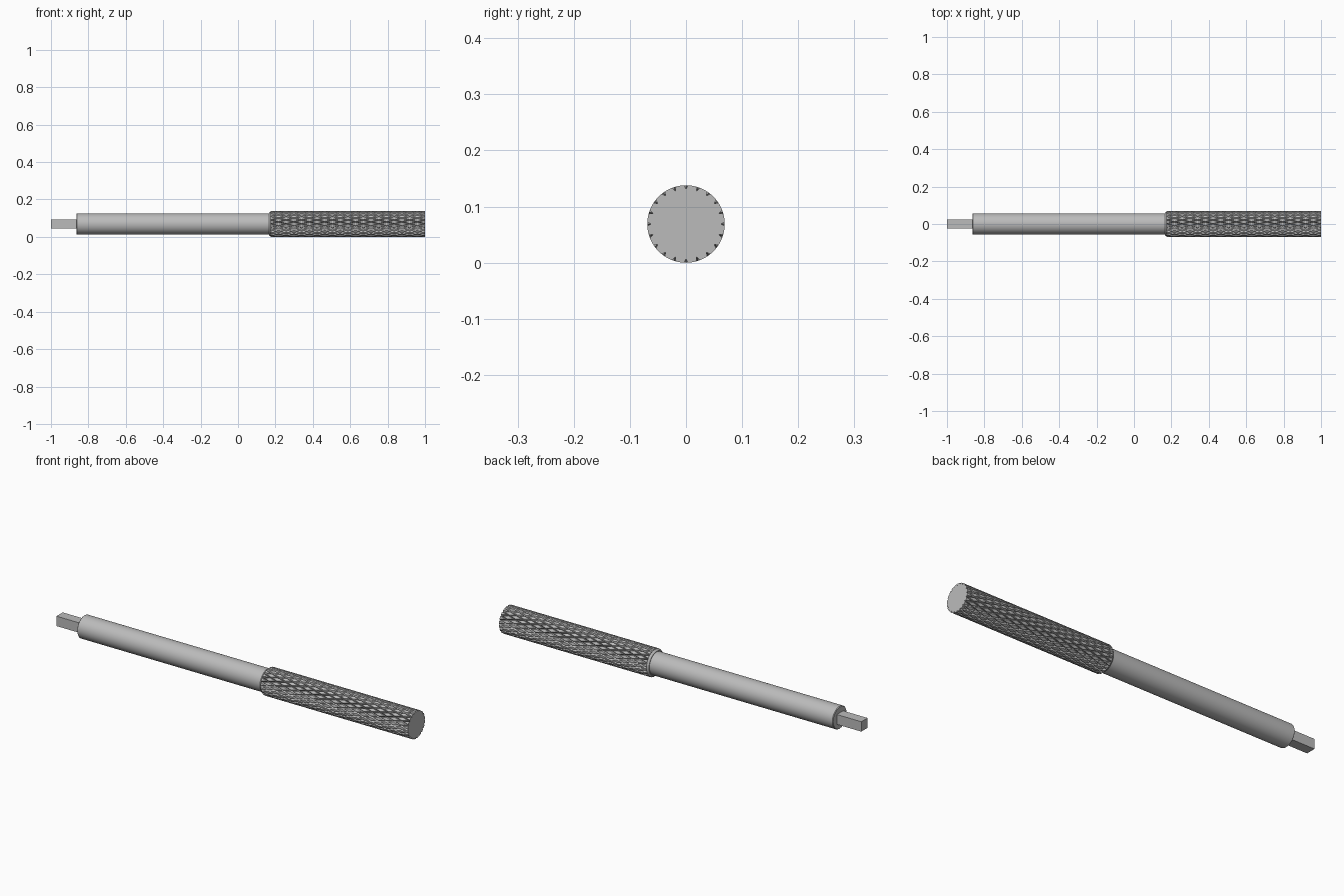
import bpy, bmesh, math
from mathutils import Matrix, Vector

cube = bpy.data.objects.get("Cube")
if cube:
    bpy.data.objects.remove(cube)

R = 0.069                      # handle radius, also the axis height
START, END = 0.175, 1.0        # knurled length along x

steel = bpy.data.materials.new("steel grey")
steel.use_nodes = True
grey = (0.5, 0.5, 0.5, 1)
steel.diffuse_color = grey
steel.node_tree.nodes["Principled BSDF"].inputs["Base Color"].default_value = grey


def finish(bm, name):
    bmesh.ops.recalc_face_normals(bm, faces=bm.faces)
    mesh = bpy.data.meshes.new(name)
    bm.to_mesh(mesh)
    bm.free()
    mesh.materials.append(steel)
    obj = bpy.data.objects.new(name, mesh)
    bpy.context.collection.objects.link(obj)
    bpy.ops.object.select_all(action="DESELECT")
    obj.select_set(True)
    bpy.context.view_layer.objects.active = obj
    bpy.ops.object.shade_smooth_by_angle(angle=math.radians(30))
    return obj


def lathe(name, profile, steps=64):
    """Spin (x, radius) points about the long axis."""
    bm = bmesh.new()
    verts = [bm.verts.new((x, 0, R + r)) for x, r in profile]
    edges = [bm.edges.new(pair) for pair in zip(verts, verts[1:])]
    bmesh.ops.spin(bm, geom=verts + edges, cent=(0, 0, R), axis=(1, 0, 0),
                   angle=math.tau, steps=steps)
    bmesh.ops.remove_doubles(bm, verts=bm.verts, dist=1e-5)
    return finish(bm, name)


# Square drive tip
bm = bmesh.new()
bmesh.ops.create_cube(bm, size=1, matrix=Matrix.Translation((-0.925, 0, R))
                      @ Matrix.Diagonal((0.15, 0.05, 0.05, 1)))
finish(bm, "square_tip")

# Smooth shank and the chamfered collar leading into the handle
lathe("shank", [(-0.863, 0), (-0.863, 0.054), (-0.86, 0.057), (0.18, 0.057), (0.18, 0)])
lathe("handle_collar", [(0.165, 0), (0.165, 0.06), (START, 0.067), (START, 0)])

# Knurled handle: a grid along two opposed helices, with a V groove on each
GROOVES, DIAMONDS, DEPTH = 20, 10, 0.007
offsets = [0, 0.16, 0.39, 0.61, 0.84]      # one groove period, groove at 0
n = len(offsets)
N = GROOVES * n
pitch = math.tau / GROOVES
cell = (END - START) / DIAMONDS


def helix(i):
    return i // n + offsets[i % n]


def low(i, j):
    return i % n == 0 or j % n == 0


bm = bmesh.new()
cache = {}


def vert(i, j):
    turn = i // N * N
    key = (i - turn, j - turn)
    if key not in cache:
        u, v = helix(key[0]), helix(key[1])
        a = (u + v) / 2 * pitch
        r = R - DEPTH if low(*key) else R
        x = END - (v - u) / 2 * cell
        cache[key] = bm.verts.new((x, r * math.sin(a), R + r * math.cos(a)))
    return cache[key]


for i in range(N):
    for j in range(i - 2 * n, i + 2 * DIAMONDS * n + 2 * n):
        a, b, c, d = vert(i, j), vert(i + 1, j), vert(i + 1, j + 1), vert(i, j + 1)
        # Split each quad through its raised corner so crossings stay crisp
        if low(i, j) != low(i + 1, j + 1) and low(i + 1, j) == low(i, j + 1):
            tris = (a, b, c), (a, c, d)
        else:
            tris = (a, b, d), (b, c, d)
        for tri in tris:
            bm.faces.new(tri)

# Trim both ends square and cap them
for x, side in ((END, 1), (START, -1)):
    cut = bmesh.ops.bisect_plane(
        bm, geom=bm.verts[:] + bm.edges[:] + bm.faces[:], dist=1e-5,
        plane_co=Vector((x, 0, 0)), plane_no=Vector((side, 0, 0)), clear_outer=True)
    rim = [e for e in bm.edges if e.is_boundary
           and all(abs(v.co.x - x) < 1e-4 for v in e.verts)]
    bmesh.ops.holes_fill(bm, edges=rim, sides=0)
finish(bm, "knurled_handle")
